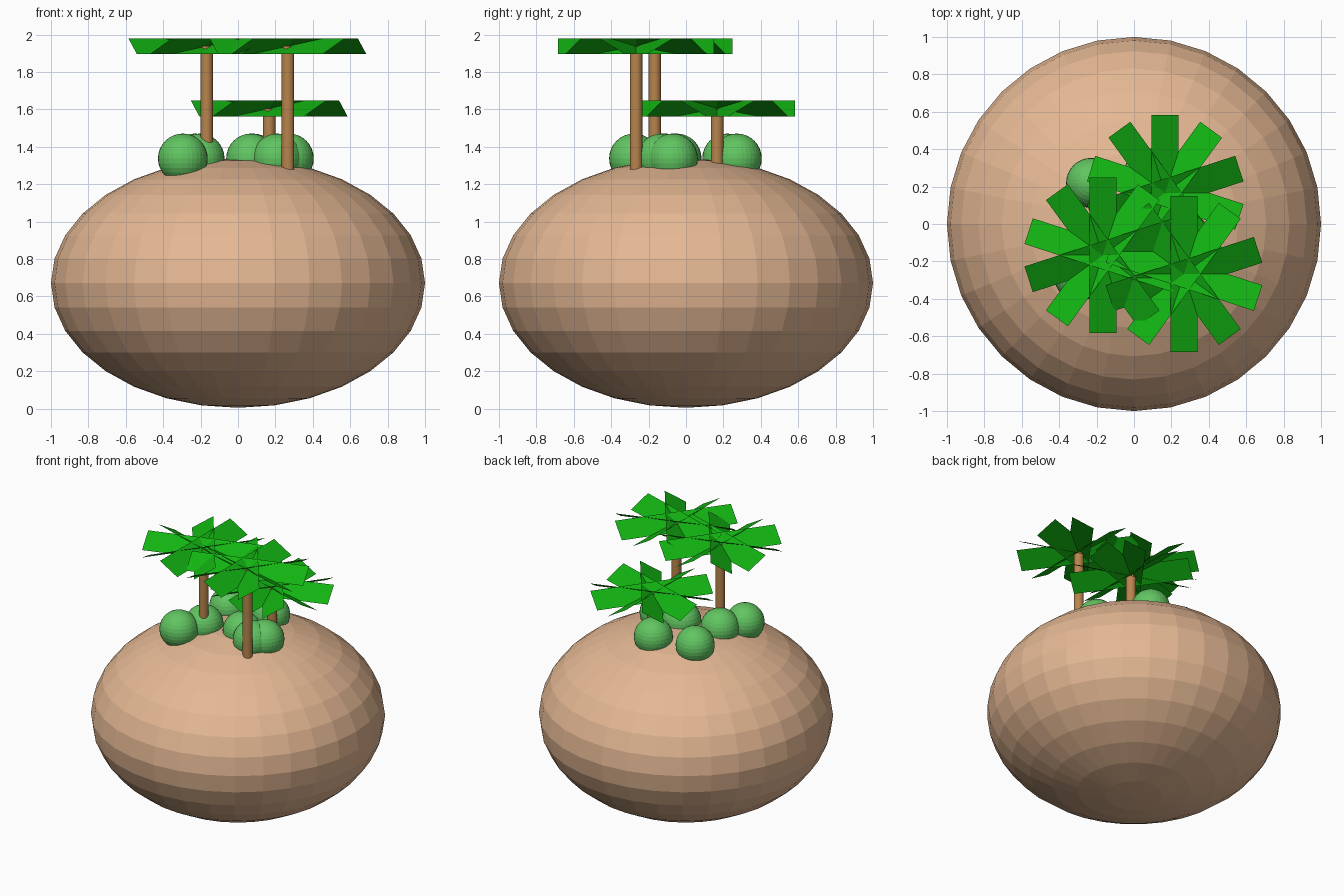
import bpy
import math
from mathutils import Matrix, Vector

if "Cube" in bpy.data.objects:
    bpy.data.objects.remove(bpy.data.objects["Cube"])

LIFT = 0.005


def material(name, rgb):
    m = bpy.data.materials.new(name)
    m.diffuse_color = (*rgb, 1.0)
    m.use_nodes = True
    m.node_tree.nodes["Principled BSDF"].inputs["Base Color"].default_value = m.diffuse_color
    return m


SAND = material("sand", (0.78, 0.48, 0.295))
BARK = material("bark", (0.48, 0.235, 0.075))
LEAF = material("leaf_green", (0.006, 0.45, 0.006))
BUSH = material("bush_green", (0.12, 0.56, 0.12))


def finish(name, mat):
    ob = bpy.context.object
    ob.name = name
    ob.data.materials.append(mat)
    return ob


def sphere(name, mat, loc, radius, squash=1.0):
    bpy.ops.mesh.primitive_uv_sphere_add(segments=32, ring_count=16, radius=radius, location=loc)
    ob = finish(name, mat)
    ob.scale.z = squash
    return ob


# Island body
sphere("island", SAND, (0, 0, 0.667 + LIFT), 1.0, 0.667)

# Round bushes on top
bushes = [(-0.295, -0.278), (-0.205, -0.11), (-0.23, 0.22), (0.08, 0.272),
          (0.07, -0.05), (0.21, -0.13), (0.272, -0.07)]
for i, (x, y) in enumerate(bushes):
    sphere(f"bush_{i + 1}", BUSH, (x, y, 1.333 + LIFT), 0.133)


# Palm: straight trunk with five tilted blades crossing at the top
def palm(n, x, y, top):
    bottom = 1.267
    bpy.ops.mesh.primitive_cylinder_add(vertices=32, radius=0.0333, depth=top - bottom,
                                        location=(x, y, (top + bottom) / 2 + LIFT))
    finish(f"palm_trunk_{n}", BARK)

    verts, faces = [], []
    tilt = Matrix.Rotation(math.radians(30), 4, 'Y')
    for k in range(5):
        turn = Matrix.Rotation(math.radians(72 * k), 4, 'Z') @ tilt
        start = len(verts)
        for sx, sy in ((-1, -1), (1, -1), (1, 1), (-1, 1)):
            verts.append(turn @ Vector((sx * 0.0833, sy * 0.4167, 0)))
        faces.append(range(start, start + 4))
    me = bpy.data.meshes.new(f"palm_leaves_{n}")
    me.from_pydata(verts, [], [list(f) for f in faces])
    me.materials.append(LEAF)
    ob = bpy.data.objects.new(f"palm_leaves_{n}", me)
    ob.location = (x, y, top + LIFT)
    bpy.context.collection.objects.link(ob)


palm(1, -0.167, -0.167, 1.933)
palm(2, 0.267, -0.267, 1.933)
palm(3, 0.167, 0.167, 1.6)
